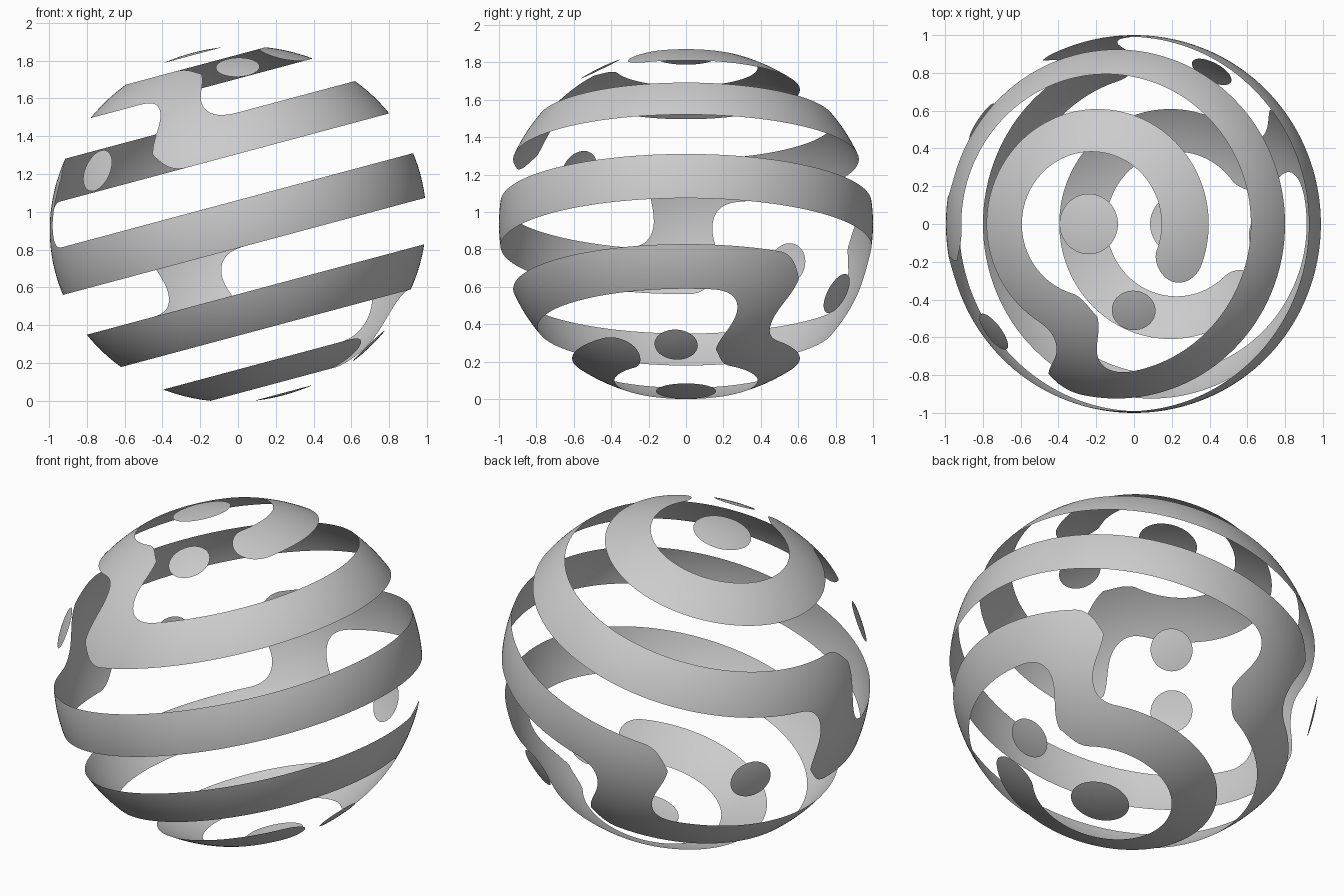
import bpy, bmesh
from math import sin, cos, radians, hypot
from mathutils import Matrix

if "Cube" in bpy.data.objects:
    bpy.data.objects.remove(bpy.data.objects["Cube"])

TILT = Matrix.Rotation(radians(-15), 4, 'Y')
SQUASH = 0.937           # ball is slightly flattened along its tilted axis
HALF = 7.5               # half width of the ribbon, degrees
NU, NV = 320, 160        # sampling of the ball


def wrap(a):
    return (a + 180) % 360 - 180


def point(u, v):
    u, v = radians(u), radians(v)
    return (cos(v) * cos(u), cos(v) * sin(u), SQUASH * sin(v))


def smin(a, b, k=9.0):
    h = max(k - abs(a - b), 0) / k
    return min(a, b) - h * h * k / 4


# Stepped ribbon: latitude, start and end longitude of each turn
STEPS = [259, 181, 108.5, 32]
LATS = [60, 30, 0, -30, -60]
turns = []
for i, lat in enumerate(LATS):
    r = HALF / cos(radians(lat))
    a = -21 if i == 0 else STEPS[i - 1] - 9.5 + r
    b = 313.5 if i == 4 else STEPS[i] + 9.5 - r
    if i in (1, 2, 3):
        b += 360
    turns.append((lat, (a + b) / 2, (b - a) / 2))


def turn_dist(t, u, v):
    lat, mid, half = t
    over = max(0, abs(wrap(u - mid)) - half) * cos(radians(lat))
    return hypot(v - lat, over) - HALF


def ribbon(u, v):
    d = 99
    ds = [turn_dist(t, u, v) for t in turns]
    for i, s in enumerate(STEPS):        # short links between the turns
        mid = LATS[i] - 15
        link = max((abs(wrap(u - s)) - 9.3) * cos(radians(mid)), abs(v - mid) - 13)
        d = min(d, smin(link, min(ds[i], ds[i + 1])))
    return min(d, min(ds))


# One round dot in the gap of each turn
DOTS = [(-65, 59.5), (-138.5, 30), (147, 0), (69.5, -30), (-6, -59.5)]


def dots(u, v):
    p = point(u, v)
    best = 9
    for du, dv in DOTS:
        q = point(du, dv)
        best = min(best, sum((a - b) ** 2 for a, b in zip(p, q)) ** 0.5)
    return best - 0.116


def caps(u, v):
    return 80.8 - abs(v)


def patch(name, f):
    """Skin of the ball where f(longitude, latitude) < 0."""
    uv = lambda i, j: (360 * i / NU, -90 + 180 * j / NV)
    val = [[f(*uv(i, j)) for j in range(NV + 1)] for i in range(NU)]
    bm, cache = bmesh.new(), {}

    def vert(key, u, v):
        if key not in cache:
            cache[key] = bm.verts.new(point(u, v))
        return cache[key]

    for i in range(NU):
        for j in range(NV):
            quad = [(i, j), (i + 1, j), (i + 1, j + 1), (i, j + 1)]
            d = [val[a % NU][b] for a, b in quad]
            if min(d) >= 0:
                continue
            face = []
            for k in range(4):
                p, q, dp, dq = quad[k], quad[(k + 1) % 4], d[k], d[(k + 1) % 4]
                if dp < 0:
                    face.append(vert((p[0] % NU, p[1]), *uv(*p)))
                if (dp < 0) != (dq < 0):
                    t = dp / (dp - dq)
                    (u0, v0), (u1, v1) = uv(*p), uv(*q)
                    ends = frozenset([(p[0] % NU, p[1]), (q[0] % NU, q[1])])
                    face.append(vert(ends, u0 + t * (u1 - u0), v0 + t * (v1 - v0)))
            if len(face) > 2:
                bm.faces.new(face)
    bmesh.ops.remove_doubles(bm, verts=bm.verts[:], dist=2e-4)
    bm.transform(TILT)
    for face in bm.faces:
        face.smooth = True
    me = bpy.data.meshes.new(name)
    bm.to_mesh(me)
    bm.free()
    ob = bpy.data.objects.new(name, me)
    bpy.context.collection.objects.link(ob)
    return ob


parts = [patch("spiral_ribbon", ribbon), patch("round_dots", dots), patch("pole_caps", caps)]

# Stand the ball on the ground
low = min(v.co.z for o in parts for v in o.data.vertices)
for o in parts:
    o.data.transform(Matrix.Translation((0, 0, -low)))
